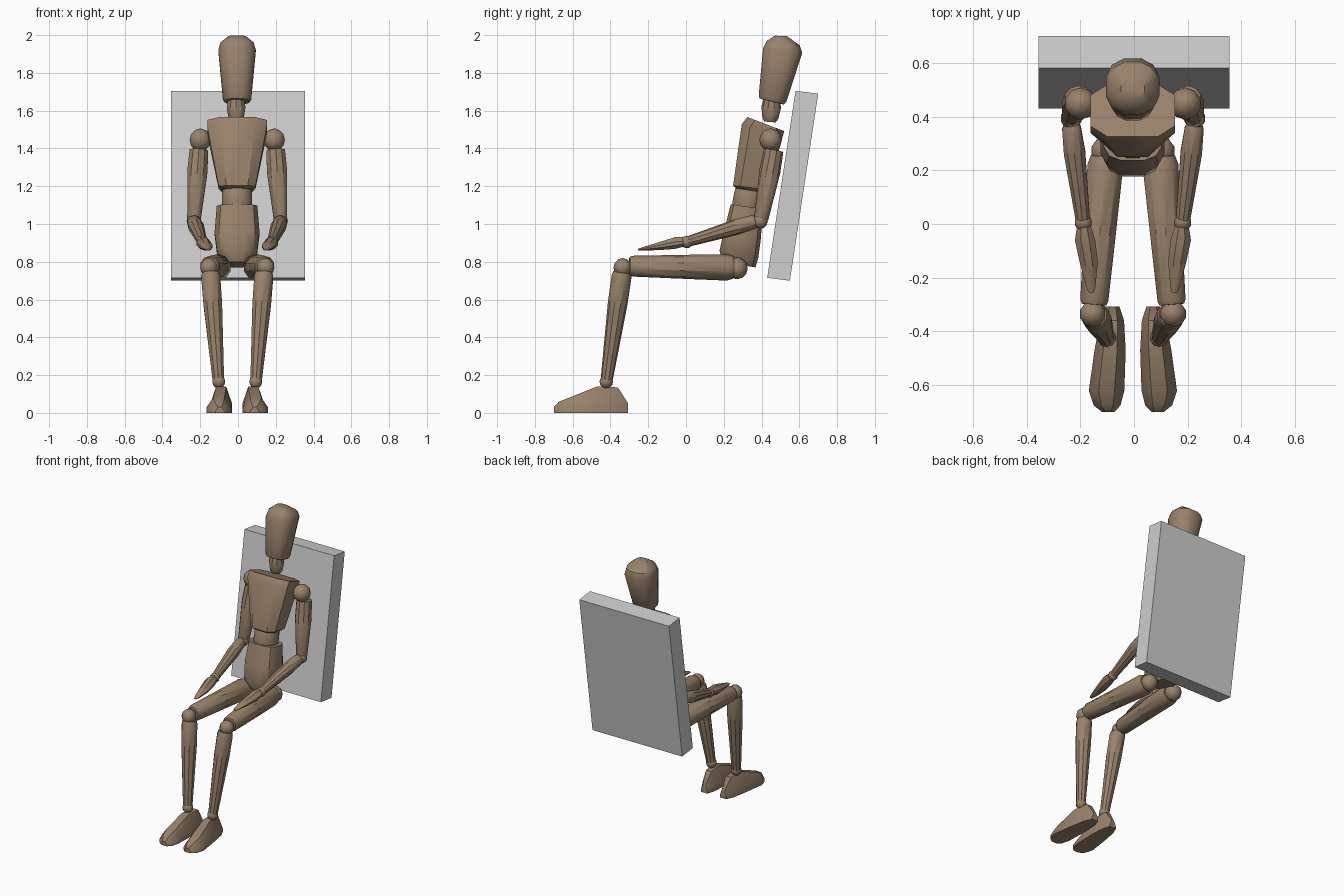
import bpy, bmesh, math
from mathutils import Vector

if "Cube" in bpy.data.objects:
    bpy.data.objects.remove(bpy.data.objects["Cube"])


def material(name, rgb):
    m = bpy.data.materials.new(name)
    m.diffuse_color = (*rgb, 1)
    m.use_nodes = True
    m.node_tree.nodes["Principled BSDF"].inputs["Base Color"].default_value = m.diffuse_color
    return m


WOOD = material("brown wood", (0.315, 0.222, 0.145))
GREY = material("light grey", (0.62, 0.62, 0.62))


def skin(name, rings, mat=WOOD, smooth=35):
    """Join rings of points into a closed solid."""
    bm = bmesh.new()
    loops = [[bm.verts.new(p) for p in r] for r in rings]
    n = len(loops[0])
    for a, b in zip(loops, loops[1:]):
        for i in range(n):
            j = (i + 1) % n
            bm.faces.new((a[i], a[j], b[j], b[i]))
    bm.faces.new(loops[0][::-1])
    bm.faces.new(loops[-1])
    bmesh.ops.recalc_face_normals(bm, faces=bm.faces)
    me = bpy.data.meshes.new(name)
    bm.to_mesh(me)
    bm.free()
    me.materials.append(mat)
    ob = bpy.data.objects.new(name, me)
    bpy.context.collection.objects.link(ob)
    bpy.ops.object.select_all(action='DESELECT')
    ob.select_set(True)
    bpy.context.view_layer.objects.active = ob
    if smooth:
        bpy.ops.object.shade_smooth_by_angle(angle=math.radians(smooth))
    return ob


def body(name, sections, sides=12, power=0.8, xc=-0.005):
    """Each section: front (y, z), back (y, z), half width."""
    rings = []
    for (fy, fz), (by, bz), w in sections:
        ring = []
        for i in range(sides):
            t = 2 * math.pi * (i + 0.5) / sides
            c, s = (math.copysign(abs(v) ** power, v) for v in (math.cos(t), math.sin(t)))
            k = (s + 1) / 2
            ring.append((xc + w * c, fy + (by - fy) * k, fz + (bz - fz) * k))
        rings.append(ring)
    return skin(name, rings)


def limb(name, a, b, profile, sides=10):
    """Turned piece from a to b; profile holds (fraction, radius)."""
    a, b = Vector(a), Vector(b)
    d = (b - a).normalized()
    u = (Vector((1, 0, 0)) - d * d.x).normalized()
    v = d.cross(u)
    ts = [2 * math.pi * (i + 0.5) / sides for i in range(sides)]
    return skin(name, [[a + (b - a) * f + r * (u * math.cos(t) + v * math.sin(t))
                        for t in ts] for f, r in profile])


def ball(name, c, r, sides=10):
    c = Vector(c)
    prof = [(0.5 - 0.5 * math.cos(math.pi * k / 6), r * max(0.08, math.sin(math.pi * k / 6)))
            for k in range(7)]
    return limb(name, c - Vector((0, 0, r)), c + Vector((0, 0, r)), prof, sides)


# Backrest board
edge = [(0.58, 1.705), (0.70, 1.69), (0.55, 0.70), (0.43, 0.715)]
skin("backrest_board", [[(x, y, z) for y, z in edge] for x in (-0.355, 0.355)], GREY, 0)

# Head and neck
body("head", [((0.387, 1.665), (0.52, 1.632), 0.066),
              ((0.383, 1.68), (0.533, 1.645), 0.077),
              ((0.405, 1.93), (0.618, 1.905), 0.102),
              ((0.425, 1.97), (0.605, 1.945), 0.09),
              ((0.47, 1.997), (0.535, 1.995), 0.045)])
limb("neck", (-0.01, 0.445, 1.54), (-0.01, 0.455, 1.67),
     [(0, 0.03), (0.15, 0.042), (0.6, 0.052), (1, 0.042)])

# Torso, waist and pelvis
body("torso", [((0.262, 1.19), (0.425, 1.165), 0.085),
               ((0.245, 1.205), (0.44, 1.18), 0.102),
               ((0.29, 1.53), (0.515, 1.455), 0.165),
               ((0.32, 1.568), (0.525, 1.49), 0.165)], 8, 0.6)
limb("waist", (-0.005, 0.315, 1.05), (-0.005, 0.345, 1.21),
     [(0, 0.07), (0.3, 0.083), (0.7, 0.083), (1, 0.07)], 12)
body("pelvis", [((0.235, 1.105), (0.405, 1.08), 0.11),
                ((0.20, 0.97), (0.40, 0.93), 0.122),
                ((0.175, 0.86), (0.385, 0.82), 0.108),
                ((0.19, 0.80), (0.37, 0.77), 0.065)], 12, 0.7)

for side, s in (("left", -1), ("right", 1)):
    def p(x, y, z):
        return (s * x - 0.004, y, z)

    # Arm
    ball(side + "_shoulder", p(0.195, 0.448, 1.445), 0.06)
    limb(side + "_upper_arm", p(0.203, 0.464, 1.39), p(0.230, 0.395, 1.01),
         [(0, 0.052), (0.3, 0.056), (0.95, 0.038), (1, 0.03)])
    ball(side + "_elbow", p(0.230, 0.393, 1.015), 0.04)
    limb(side + "_forearm", p(0.230, 0.37, 1.015), p(0.187, 0.02, 0.91),
         [(0, 0.03), (0.04, 0.037), (0.3, 0.042), (1, 0.028)])
    ball(side + "_wrist", p(0.185, 0.005, 0.905), 0.033)
    # Hand: flat tapering paddle
    hand = []
    for y, x, w, z0, z1 in ((-0.01, 0.182, 0.026, 0.88, 0.93), (-0.06, 0.178, 0.038, 0.868, 0.93),
                            (-0.14, 0.165, 0.034, 0.862, 0.905), (-0.23, 0.157, 0.018, 0.859, 0.877),
                            (-0.255, 0.155, 0.010, 0.86, 0.868)):
        hand.append([p(x + w * a, y, z0 + (z1 - z0) * b) for a, b in
                     ((-1, .3), (-.5, 0), (.5, 0), (1, .3), (1, .6), (.4, 1), (-.4, 1), (-1, .6))])
    skin(side + "_hand", hand)

    # Leg
    ball(side + "_hip", p(0.10, 0.27, 0.765), 0.057)
    limb(side + "_thigh", p(0.10, 0.25, 0.77), p(0.145, -0.30, 0.777),
         [(0, 0.06), (0.06, 0.07), (0.5, 0.063), (0.97, 0.055), (1, 0.048)])
    ball(side + "_knee", p(0.15, -0.335, 0.77), 0.049)
    limb(side + "_shin", p(0.142, -0.338, 0.745), p(0.10, -0.42, 0.175),
         [(0, 0.046), (0.04, 0.053), (0.3, 0.052), (1, 0.032)])
    ball(side + "_ankle", p(0.098, -0.422, 0.165), 0.036)
    # Foot: domed cross-sections from heel to toe
    foot = []
    for y, x, w, h in ((-0.307, 0.075, 0.025, 0.05), (-0.36, 0.078, 0.045, 0.135),
                       (-0.47, 0.085, 0.058, 0.14), (-0.62, 0.098, 0.066, 0.08),
                       (-0.675, 0.096, 0.05, 0.058), (-0.70, 0.092, 0.022, 0.03)):
        foot.append([p(x + w * a, y, h * b) for a, b in
                     ((-1, 0), (1, 0), (1, .35), (.45, 1), (-.45, 1), (-1, .35))])
    skin(side + "_foot", foot)
